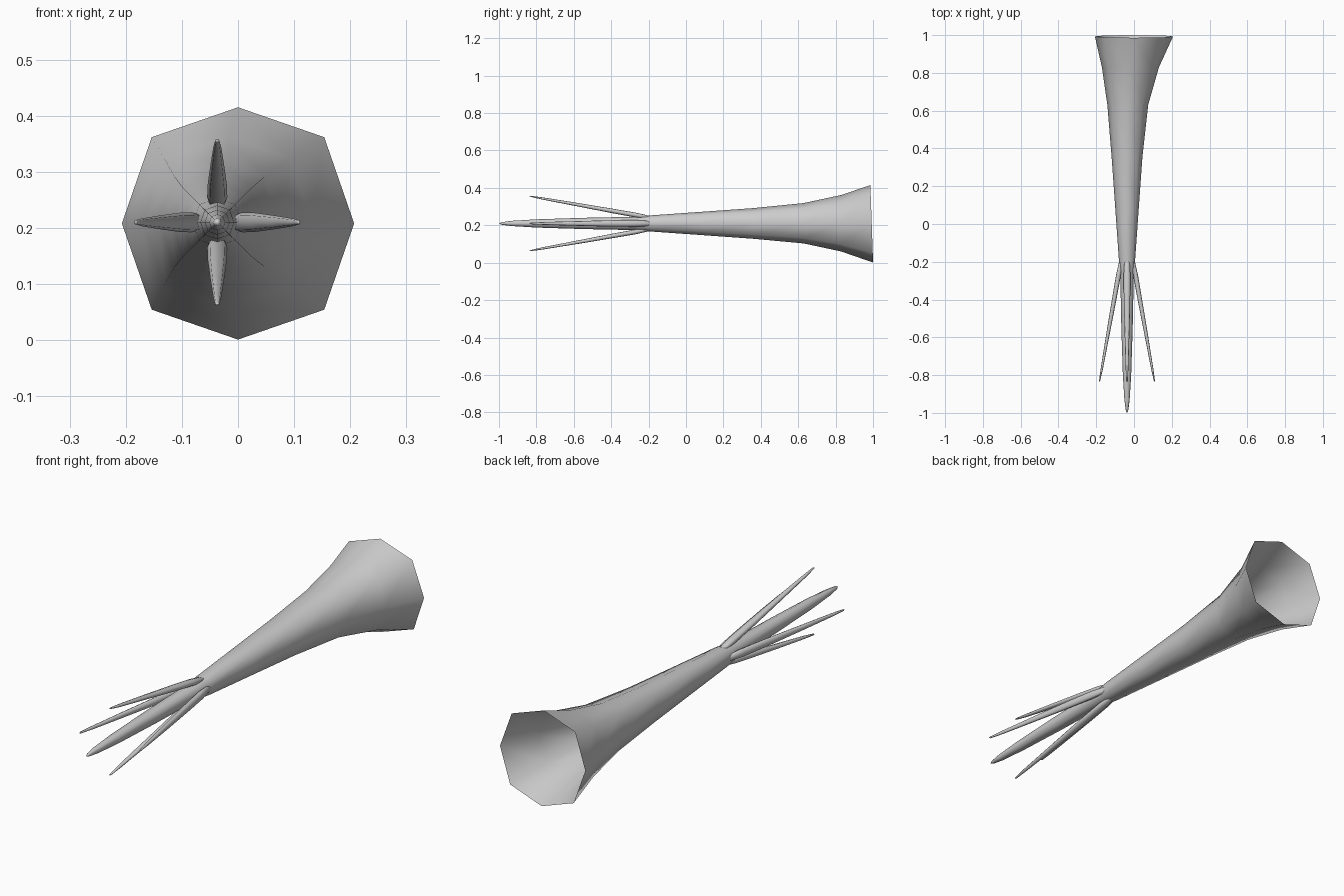
import bpy, bmesh, math
from mathutils import Vector

if "Cube" in bpy.data.objects:
    bpy.data.objects.remove(bpy.data.objects["Cube"])

CX, CZ = -0.037, 0.21


def loft(name, rings, n=8, angle=60):
    """rings: list of (centre, radius_x, radius_z, tilt); a zero radius makes a tip"""
    bm = bmesh.new()
    prev = None
    for c, rx, rz, tilt in rings:
        c = Vector(c)
        if rx == 0:
            cur = [bm.verts.new(c)] * n
        else:
            cur = []
            for i in range(n):
                a = 2 * math.pi * i / n
                k = 1.05 if (n == 8 and i % 2) else 1.0
                x, z = rx * k * math.cos(a), rz * k * math.sin(a)
                cur.append(bm.verts.new(c + Vector((x, -tilt * z, z))))
        if prev:
            for i in range(n):
                j = (i + 1) % n
                loop = list(dict.fromkeys([prev[i], prev[j], cur[j], cur[i]]))
                bm.faces.new(loop)
        prev = cur
    bmesh.ops.recalc_face_normals(bm, faces=bm.faces)
    me = bpy.data.meshes.new(name)
    bm.to_mesh(me)
    bm.free()
    ob = bpy.data.objects.new(name, me)
    bpy.context.collection.objects.link(ob)
    bpy.ops.object.select_all(action='DESELECT')
    ob.select_set(True)
    bpy.context.view_layer.objects.active = ob
    bpy.ops.object.shade_smooth_by_angle(angle=math.radians(angle))
    return ob


# Flared open horn running into the long central spike
profile = [  # y, centre x, centre z, radius
    (-1.0, CX, CZ, 0), (-0.985, CX, CZ, 0.007), (-0.93, CX, CZ, 0.014),
    (-0.80, CX, CZ, 0.022), (-0.55, CX, CZ, 0.030), (-0.25, CX, CZ, 0.036),
    (-0.19, CX, CZ, 0.043), (0.08, CX, CZ, 0.062), (0.36, CX, CZ, 0.082),
    (0.63, -0.033, 0.211, 0.108), (0.83, -0.019, 0.211, 0.151),
    (0.993, 0.0, 0.208, 0.207)]
loft("horn_body", [((x, y, z), r, r, 0.035 if y > 0.9 else 0)
                   for y, x, z, r in profile])

# Four thin side spikes splayed around the central one
for i, label in enumerate(("right", "top", "left", "bottom")):
    a = math.pi / 2 * i
    ca, sa = math.cos(a), math.sin(a)
    rings = []
    for y, off, wide, thin in [(-0.18, 0.030, 0, 0), (-0.20, 0.032, 0.014, 0.010),
                               (-0.27, 0.045, 0.018, 0.013), (-0.40, 0.068, 0.017, 0.012),
                               (-0.60, 0.104, 0.012, 0.009), (-0.77, 0.134, 0.007, 0.006),
                               (-0.83, 0.145, 0.004, 0.003), (-0.838, 0.146, 0, 0)]:
        rx, rz = (thin, wide) if i % 2 == 0 else (wide, thin)
        rings.append(((CX + off * ca, y, CZ + off * sa), rx, rz, 0))
    loft("side_spike_" + label, rings)
